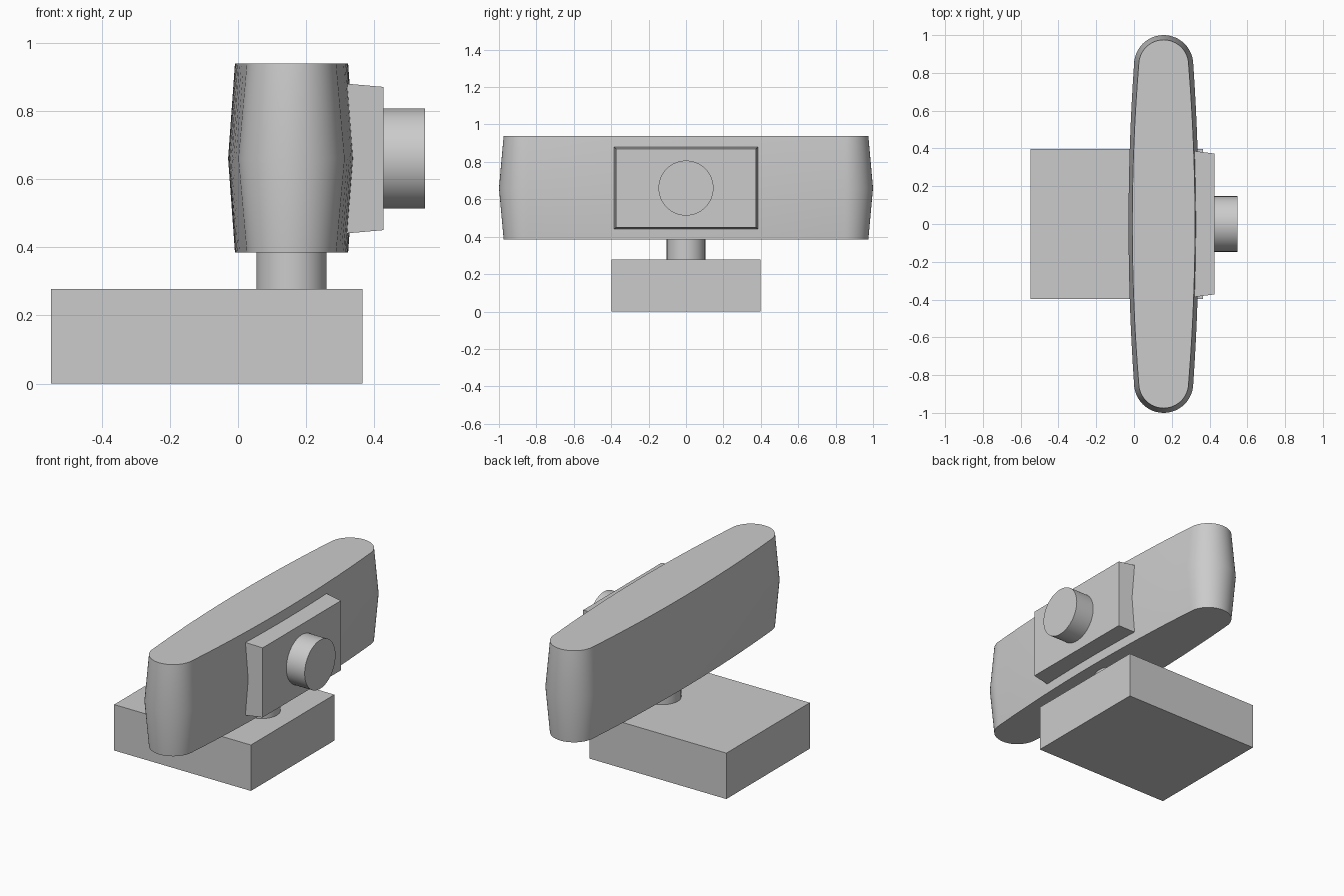
import bpy, bmesh, math
from mathutils import Matrix

cube = bpy.data.objects.get("Cube")
if cube:
    bpy.data.objects.remove(cube, do_unlink=True)

grey = bpy.data.materials.new("plain grey")
grey.use_nodes = True
colour = (0.6, 0.6, 0.6, 1)
grey.diffuse_color = colour
grey.node_tree.nodes["Principled BSDF"].inputs["Base Color"].default_value = colour

AXIS_X, LENS_Z = 0.157, 0.66


def finish(name, bm, smooth=False):
    bmesh.ops.recalc_face_normals(bm, faces=bm.faces)
    mesh = bpy.data.meshes.new(name)
    bm.to_mesh(mesh)
    bm.free()
    mesh.materials.append(grey)
    obj = bpy.data.objects.new(name, mesh)
    bpy.context.collection.objects.link(obj)
    if smooth:
        bpy.ops.object.select_all(action='DESELECT')
        obj.select_set(True)
        bpy.context.view_layer.objects.active = obj
        bpy.ops.object.shade_smooth_by_angle(angle=math.radians(30))
    return obj


def loft(name, rings, smooth=False):
    """Skin a stack of closed rings and cap both ends."""
    bm = bmesh.new()
    loops = [[bm.verts.new(p) for p in ring] for ring in rings]
    for a, b in zip(loops, loops[1:]):
        for i in range(len(a)):
            j = (i + 1) % len(a)
            bm.faces.new((a[i], a[j], b[j], b[i]))
    bm.faces.new(loops[0][::-1])
    bm.faces.new(loops[-1])
    return finish(name, bm, smooth)


def cylinder(name, radius, depth, matrix):
    bm = bmesh.new()
    bmesh.ops.create_cone(bm, cap_ends=True, segments=64, radius1=radius,
                          radius2=radius, depth=depth, matrix=matrix)
    return finish(name, bm, True)


def rect_x(x, half_y, half_z, z):
    return [(x, sy * half_y, z + sz * half_z)
            for sy, sz in ((-1, -1), (1, -1), (1, 1), (-1, 1))]


def body_ring(z, radius, bulge, end_y=0.843, arc=24, side=16):
    """Long outline with round ends and gently bowed sides."""
    half = [(radius * math.cos(t), end_y + radius * math.sin(t))
            for t in (math.pi * i / arc for i in range(arc + 1))]
    for i in range(1, side):
        s = 1 - 2 * i / side
        half.append((-radius - bulge * (1 - s * s), end_y * s))
    # the second half is the first turned by half a revolution
    return [(AXIS_X + s * x, s * y, z) for s in (1, -1) for x, y in half]


# Camera body, widest at mid height
loft("camera_body", [body_ring(0.385, 0.132, 0.034),
                     body_ring(LENS_Z, 0.157, 0.029),
                     body_ring(0.938, 0.132, 0.034)], True)

# Tapered lens plate and lens barrel
loft("lens_plate", [rect_x(0.29, 0.39, 0.222, LENS_Z),
                    rect_x(0.426, 0.373, 0.21, LENS_Z)])
cylinder("lens_barrel", 0.147, 0.148,
         Matrix.Translation((0.474, 0, LENS_Z)) @ Matrix.Rotation(math.pi / 2, 4, 'Y'))

# Neck and clamp block
cylinder("neck", 0.103, 0.14, Matrix.Translation((AXIS_X, 0, 0.335)))
loft("base_block", [rect_x(-0.548, 0.398, 0.1385, 0.1385),
                    rect_x(0.365, 0.398, 0.1385, 0.1385)])
